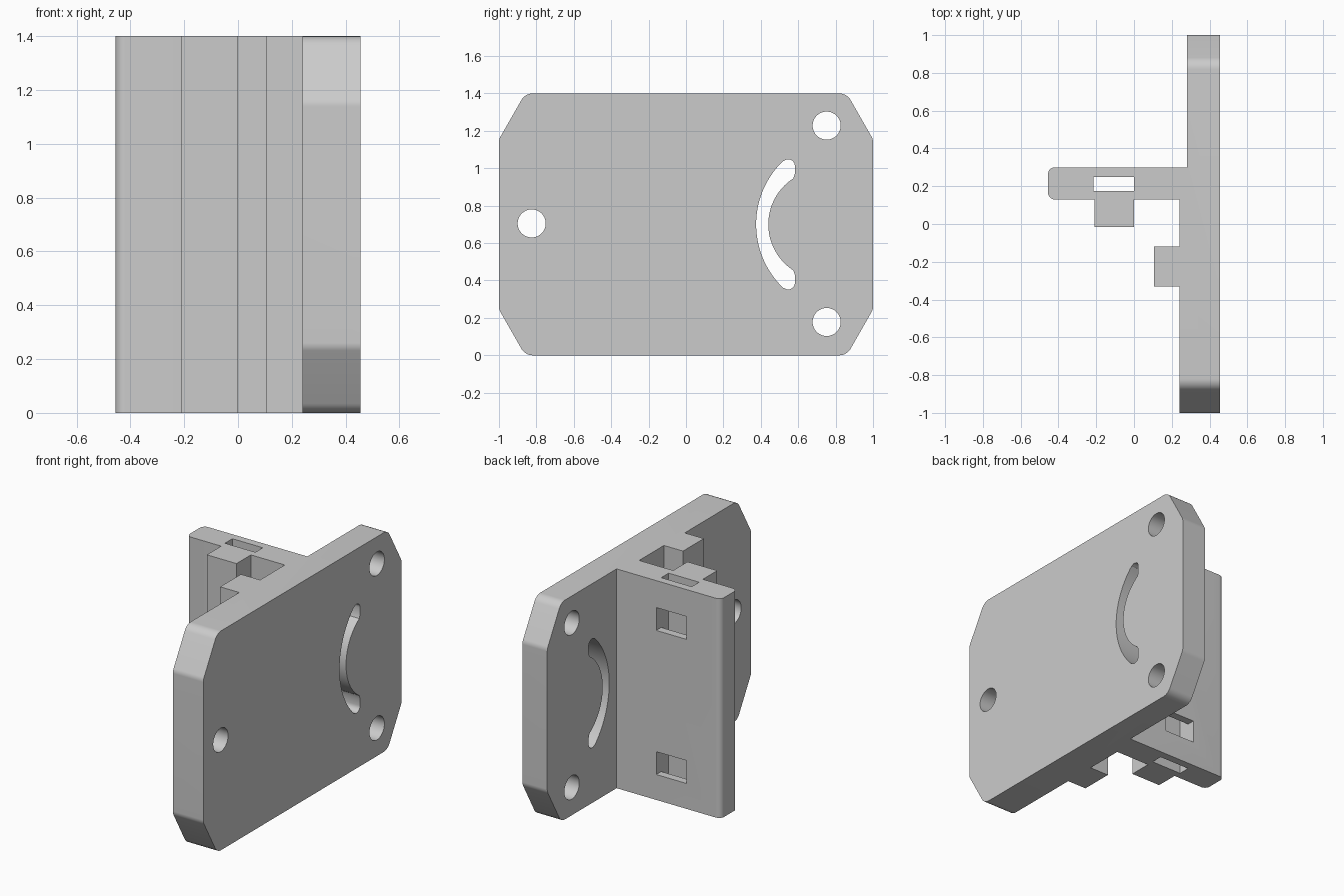
import bpy, bmesh, math
from mathutils import Vector

cube = bpy.data.objects.get("Cube")
if cube:
    bpy.data.objects.remove(cube)

H = 1.4
MID = H / 2

grey = bpy.data.materials.new("plain grey")
grey.use_nodes = True
COLOUR = (0.6, 0.6, 0.6, 1)
grey.diffuse_color = COLOUR
grey.node_tree.nodes["Principled BSDF"].inputs["Base Color"].default_value = COLOUR


def rounded(corners, steps=8):
    """Outline from (u, v, radius) corners, each filleted by its radius."""
    out = []
    n = len(corners)
    for i, (u, v, r) in enumerate(corners):
        p = Vector((u, v))
        if not r:
            out.append(p)
            continue
        a = (Vector(corners[i - 1][:2]) - p).normalized()
        b = (Vector(corners[(i + 1) % n][:2]) - p).normalized()
        half = a.angle(b) / 2
        centre = p + (a + b).normalized() * r / math.sin(half)
        start = p + a * r / math.tan(half) - centre
        end = p + b * r / math.tan(half) - centre
        out += [centre + (start.lerp(end, k / steps)).normalized() * r
                for k in range(steps + 1)]
    return out


def arc(cu, cv, r, a0, a1, steps):
    return [Vector((cu + r * math.cos(math.radians(a0 + (a1 - a0) * k / steps)),
                    cv + r * math.sin(math.radians(a0 + (a1 - a0) * k / steps))))
            for k in range(steps + 1)]


def prism(name, outline, axis, lo, hi):
    """Extrude an outline: axis z takes (x, y), axis x takes (y, z)."""
    bm = bmesh.new()
    place = (lambda p, d: (p.x, p.y, d)) if axis == "z" else (lambda p, d: (d, p.x, p.y))
    rings = [[bm.verts.new(place(p, d)) for p in outline] for d in (lo, hi)]
    bm.faces.new(rings[0])
    bm.faces.new(rings[1])
    for i in range(len(outline)):
        bm.faces.new((rings[0][i - 1], rings[0][i], rings[1][i], rings[1][i - 1]))
    bmesh.ops.recalc_face_normals(bm, faces=bm.faces)
    mesh = bpy.data.meshes.new(name)
    bm.to_mesh(mesh)
    bm.free()
    mesh.materials.append(grey)
    obj = bpy.data.objects.new(name, mesh)
    bpy.context.collection.objects.link(obj)
    return obj


def rect(u0, u1, v0, v1):
    return [Vector(p) for p in ((u0, v0), (u1, v0), (u1, v1), (u0, v1))]


# Plate, flange, boss and rail share one plan outline
plan = rounded([
    (0.455, -1, 0), (0.455, 1, 0), (0.28, 1, 0), (0.28, 0.3, 0),
    (-0.455, 0.3, 0.035), (-0.455, 0.13, 0.035),
    (-0.21, 0.13, 0), (-0.21, -0.015, 0), (0, -0.015, 0), (0, 0.13, 0),
    (0.24, 0.13, 0), (0.24, -0.12, 0), (0.105, -0.12, 0),
    (0.105, -0.33, 0), (0.24, -0.33, 0), (0.24, -1, 0)])
bracket = prism("bracket", plan, "z", 0, H)

# Side outline trims the plate corners
trim = []
for sy, sz in ((-1, -1), (1, -1), (1, 1), (-1, 1)):
    pair = [(sy, MID + sz * 0.455, 0.06), (sy * 0.86, MID + sz * MID, 0.07)]
    trim += pair if sy * sz > 0 else pair[::-1]
cutters = [(prism("corner_trim", rounded(trim), "x", -1, 1), "INTERSECT")]

# Round mounting holes
for y, z in ((0.752, 1.228), (0.752, 0.178), (-0.825, 0.705)):
    cutters.append((prism("mounting_hole_cutter", arc(y, z, 0.075, 0, 354, 59),
                          "x", 0.1, 0.6), "DIFFERENCE"))

# Curved adjustment slot, upper half mirrored to the lower half
upper = (arc(0.733, MID, 0.293, 180, 123, 14)
         + [Vector((0.582, MID + 0.27))]
         + arc(0.547, MID + 0.313, 0.035, 0, 130, 10)
         + arc(0.846, MID, 0.471, 134, 180, 18))
lower = [Vector((p.x, 2 * MID - p.y)) for p in reversed(upper)][1:-1]
cutters.append((prism("curved_slot_cutter", upper + lower, "x", 0.1, 0.6), "DIFFERENCE"))

# Vertical channel through the flange and two windows opening into it
cutters.append((prism("channel_cutter", rect(-0.215, 0, 0.175, 0.25),
                      "z", -0.1, H + 0.1), "DIFFERENCE"))
for z in (0.235, 1.155):
    cutters.append((prism("window_cutter", rect(-0.215, 0, 0.21, 0.4),
                          "z", z - 0.073, z + 0.073), "DIFFERENCE"))

for cutter, operation in cutters:
    cutter.hide_render = True
    mod = bracket.modifiers.new(cutter.name, "BOOLEAN")
    mod.operation = operation
    mod.solver = "EXACT"
    mod.object = cutter

# Apply the cuts, remove the helpers and shade
bpy.ops.object.select_all(action="DESELECT")
bpy.context.view_layer.objects.active = bracket
bracket.select_set(True)
for mod in list(bracket.modifiers):
    bpy.ops.object.modifier_apply(modifier=mod.name)
for cutter, _ in cutters:
    bpy.data.objects.remove(cutter)
bpy.ops.object.shade_smooth_by_angle(angle=math.radians(25))
